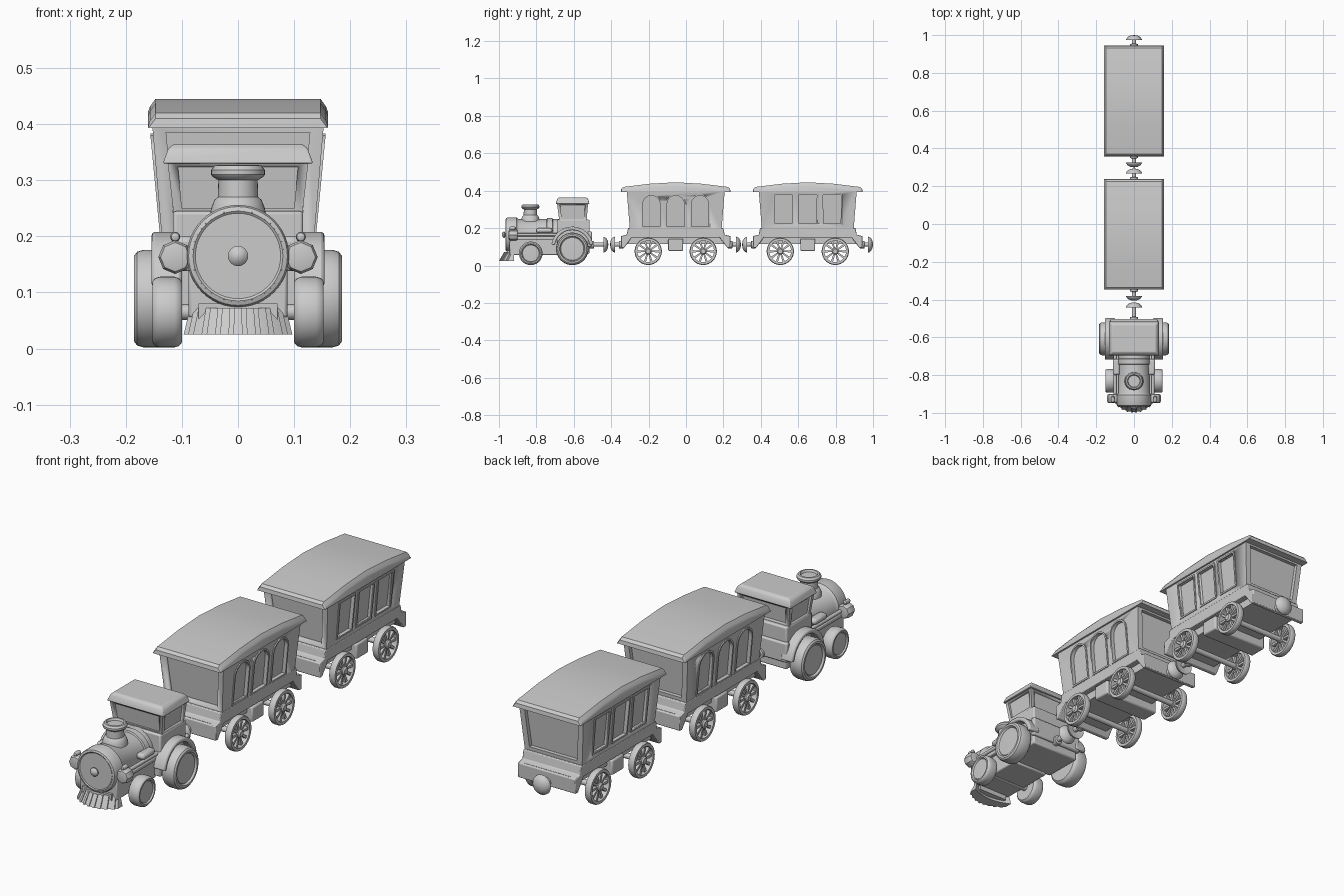
import bpy, bmesh
from math import sin, cos, pi

if "Cube" in bpy.data.objects:
    bpy.data.objects.remove(bpy.data.objects["Cube"])


def finish(name, bm, bevel=0, angle=35):
    bmesh.ops.recalc_face_normals(bm, faces=bm.faces)
    me = bpy.data.meshes.new(name)
    bm.to_mesh(me)
    bm.free()
    ob = bpy.data.objects.new(name, me)
    bpy.context.collection.objects.link(ob)
    bpy.ops.object.select_all(action='DESELECT')
    ob.select_set(True)
    bpy.context.view_layer.objects.active = ob
    bpy.ops.object.shade_smooth_by_angle(angle=angle * pi / 180)
    if bevel:
        m = ob.modifiers.new('bevel', 'BEVEL')
        m.width, m.segments = bevel, 2
    return ob


def loft(name, rings, cap=True, cyclic=False, bevel=0):
    """Skin through rings of equal point count."""
    bm = bmesh.new()
    vs = [[bm.verts.new(p) for p in r] for r in rings]
    n = len(vs[0])
    pairs = list(zip(vs, vs[1:])) + ([(vs[-1], vs[0])] if cyclic else [])
    for a, b in pairs:
        for i in range(n):
            bm.faces.new((a[i], a[(i + 1) % n], b[(i + 1) % n], b[i]))
    if cap and not cyclic:
        bm.faces.new(vs[0])
        bm.faces.new(vs[-1])
    return finish(name, bm, bevel)


def box(name, x, y, z, bevel=0):
    return taper(name, [(x, y, z[0]), (x, y, z[1])], bevel)


def taper(name, levels, bevel=0):
    """Stack of rectangles: (x range, y range, z)."""
    return loft(name, [[(x[0], y[0], z), (x[1], y[0], z), (x[1], y[1], z), (x[0], y[1], z)]
                       for x, y, z in levels], bevel=bevel)


def prism(name, poly, x0, x1, bevel=0):
    return loft(name, [[(x, y, z) for y, z in poly] for x in (x0, x1)], bevel=bevel)


def lathe(name, prof, c, axis, seg=32, cyclic=False):
    """Revolve (radius, offset) points about an axis through c."""
    rings = []
    for r, t in prof:
        ring = []
        for i in range(seg):
            u, v = r * cos(2 * pi * i / seg), r * sin(2 * pi * i / seg)
            d = {'x': (t, u, v), 'y': (u, t, v), 'z': (u, v, t)}[axis]
            ring.append(tuple(c[k] + d[k] for k in range(3)))
        rings.append(ring)
    return loft(name, rings, cyclic=cyclic)


def cut(ob, cutter):
    m = ob.modifiers.new('cut', 'BOOLEAN')
    m.operation, m.solver, m.object = 'DIFFERENCE', 'EXACT', cutter
    bpy.context.view_layer.objects.active = ob
    bpy.ops.object.modifier_apply(modifier=m.name)
    bpy.data.objects.remove(cutter)


def arc(cy, cz, r, a0, a1, n):
    return [(cy + r * cos(a0 + (a1 - a0) * i / n), cz + r * sin(a0 + (a1 - a0) * i / n)) for i in range(n + 1)]


def coupler(name, y0, tip):
    # stem and mushroom buffer pointing from y0 towards tip
    d = 1 if tip > y0 else -1
    lathe(name + '_stem', [(.02, y0 - d * .01), (.02, y0 + d * .012), (.011, y0 + d * .014), (.011, tip - d * .015)],
          (0, 0, .112), 'y', 16)
    lathe(name + '_buffer', [(.008, tip - d * .02), (.042, tip - d * .026), (.041, tip - d * .02), (.033, tip - d * .01),
                             (.02, tip - d * .003), (.002, tip)], (0, 0, .112), 'y', 24)


def spoked_wheel(s, y):
    x, z = s * .142, .076
    lathe('wagon_wheel_rim', [(.058, -.014), (.07, -.014), (.073, -.008), (.073, .008), (.07, .014), (.058, .014)],
          (x, y, z), 'x', 32, True)
    lathe('wagon_wheel_hub', [(.016, -.016), (.018, .012 * s), (.012, s * .018)] if s > 0 else
          [(.016, .016), (.018, -.012), (.012, -.018)], (x, y, z), 'x', 16)
    for k in range(10):
        a = 2 * pi * k / 10
        ring = []
        for r, w in ((.012, .004), (.061, .006)):
            ring.append([(x + dx, y + r * cos(a) - w * e * sin(a), z + r * sin(a) + w * e * cos(a))
                         for dx, e in ((-.007, -1), (.007, -1), (.007, 1), (-.007, 1))])
        loft('wagon_wheel_spoke', ring)


def wall(z):
    return .135 + (z - .2) * .095


def window_outline(c, arched, g):
    h = .046 + g
    if arched:
        return [(c - h, .208 - g), (c + h, .208 - g)] + arc(c, .328, h, 0, pi, 12)
    return [(c - h, .226 - g), (c + h, .226 - g), (c + h * 1.05, .376 + g), (c - h * 1.05, .376 + g)]


def wagon(yc, arched):
    # cabin with flaring walls
    body = taper('wagon_cabin', [((-.135, .135), (yc - .245, yc + .245), .19),
                                 ((-.153, .153), (yc - .262, yc + .262), .4)])
    for e in (-1, 1):
        y0, y1, y2 = yc + e * .23, yc + e * .245, yc + e * .3
        cut(body, taper('end_cutter', [((-.113, .113), (y0, y2), .215), ((-.128, .128), (y1, y2), .385)]))
    for s in (-1, 1):
        for k in (-1, 0, 1):
            c = yc + k * .13
            inn, out = window_outline(c, arched, 0), window_outline(c, arched, .007)
            cut(body, loft('window_cutter', [[(s * (wall(z) + d), y, z) for y, z in inn] for d in (-.012, .03)]))
            loft('window_frame', [[(s * (wall(z) + d), y, z) for y, z in o]
                                  for o, d in ((out, -.004), (out, .004), (inn, .004), (inn, -.01))], cap=False)
    # curved roof with bevelled side edges
    top = [(-.291, .41), (-.28, .42), (-.14, .437), (0, .445), (.14, .437), (.28, .42), (.291, .41)]
    rings = []
    for x, drop in ((-.16, .022), (-.157, .014), (-.147, 0), (.147, 0), (.157, .014), (.16, .022)):
        rings.append([(x, yc - .293, .393)] + [(x, yc + y, max(z - drop, .396)) for y, z in top] + [(x, yc + .293, .393)])
    loft('wagon_roof', rings)
    # lower frame: skirts at the ends, open over the wheels
    half = [(.255, .2), (.262, .165), (.293, .157), (.291, .095), (.275, .095), (.235, .15)]
    prism('wagon_frame', [(yc + y, z) for y, z in half] + [(yc - y, z) for y, z in half[::-1]], -.137, .137, .003)
    box('wagon_under_box', (-.135, .135), (yc - .04, yc + .04), (.078, .142), .006)
    box('wagon_floor', (-.11, .11), (yc - .285, yc + .285), (.115, .16))
    for y in (yc - .147, yc + .147):
        lathe('wagon_axle', [(.012, -.14), (.012, .14)], (0, y, .076), 'x', 12)
        for s in (-1, 1):
            spoked_wheel(s, y)
    coupler('wagon_front_coupler', yc - .29, yc - .351)
    coupler('wagon_rear_coupler', yc + .29, yc + .349)


wagon(-.055, True)
wagon(.651, False)

# boiler with front ring, rear collar and nose button
lathe('boiler', [(.076, -.962), (.08, -.965), (.088, -.962), (.091, -.955), (.091, -.905), (.086, -.9), (.083, -.895),
                 (.083, -.745), (.089, -.742), (.089, -.715), (.083, -.712), (.083, -.68)], (0, 0, .165), 'y', 48)
lathe('nose_button', [(.01, -.955), (.01, -.967), (.018, -.97), (.018, -.974), (.012, -.981), (.003, -.984)],
      (0, 0, .165), 'y', 24)
for k in range(40):
    a = 2 * pi * k / 40
    lathe('boiler_rivet', [(.0018, -.96), (.001, -.966)], (.081 * cos(a), 0, .165 + .081 * sin(a)), 'y', 6)

# chimney
lathe('chimney', [(.05, .235), (.048, .25), (.042, .265), (.036, .27), (.035, .3), (.045, .306), (.048, .31),
                  (.048, .318), (.042, .326), (.035, .327), (.031, .318)], (0, -.832, 0), 'z', 32)

# chassis and running boards
box('chassis', (-.088, .088), (-.945, -.68), (.055, .15), .005)
box('running_board', (-.105, .105), (-.93, -.68), (.138, .155), .004)
box('rear_body', (-.116, .116), (-.69, -.515), (.065, .245), .006)
box('rear_bumper', (-.125, .125), (-.525, -.503), (.1, .183), .006)

# cab, panel recesses and roof
cab = taper('cab', [((-.114, .114), (-.677, -.532), .235), ((-.126, .126), (-.69, -.523), .336)])
for s in (-1, 1):
    cut(cab, taper('side_cutter', [(sorted((s * .108, s * .15)), (-.664, -.545), .25),
                                   (sorted((s * .115, s * .15)), (-.673, -.54), .324)]))
cut(cab, taper('rear_cutter', [((-.098, .098), (-.542, -.48), .25), ((-.106, .106), (-.535, -.48), .324)]))
cut(cab, taper('front_cutter', [((-.1, .1), (-.72, -.671), .25), ((-.107, .107), (-.72, -.68), .324)]))
taper('cab_roof', [((-.134, .134), (-.697, -.516), .33), ((-.131, .131), (-.695, -.518), .338),
                   ((-.124, .124), (-.688, -.524), .357), ((-.114, .114), (-.678, -.534), .365)], .003)

for s in (-1, 1):
    # rear and front wheels
    for part, y, r, x0, x1 in (('rear', -.608, .087, .118, .185), ('front', -.83, .063, .1, .152)):
        prof = [(.3, 0), (.86, 0), (.96, .1), (1, .25), (1, .75), (.96, .92), (.88, 1), (.78, 1), (.72, .88), (.7, .9), (.1, .92)]
        lathe(part + '_wheel', [(r * a, s * (x0 + (x1 - x0) * t)) for a, t in prof], (0, y, r + .002), 'x', 40)
        lathe(part + '_axle', [(.014, 0), (.014, s * (x0 + .02))], (0, y, r + .002), 'x', 12)
    # fender above rear wheel
    prism('rear_fender', arc(-.608, .095, .113, .15, pi - .15, 16) + arc(-.608, .095, .094, pi - .15, .15, 16),
          s * .1, s * .154, .006)
    # front cylinders and lamps
    lathe('front_cylinder', [(.018, -.948), (.026, -.946), (.03, -.938), (.03, -.91), (.026, -.902), (.016, -.9)],
          (s * .112, 0, .163), 'y', 8)
    lathe('front_lamp', [(.003, -.945), (.007, -.943), (.009, -.937), (.009, -.915), (.004, -.91)],
          (s * .112, 0, .199), 'y', 16)
    # side tank and pipe along the boiler
    box('side_tank', sorted((s * .075, s * .112)), (-.8, -.715), (.175, .2), .01)
    lathe('side_pipe', [(.008, -.9), (.008, -.69)], (s * .1, 0, .165), 'y', 12)

# curved cowcatcher with raised ribs
def catcher_ring(x, lift=0):
    d = .042 * (x / .096) ** 2 - lift
    return [(x, -.995 + d, .025), (x * .88, -.968 + d * .9, .072), (x * .88, -.945 + d * .6, .072), (x, -.945 + d * .6, .025)]


loft('cowcatcher', [catcher_ring(-.097 + .194 * i / 16) for i in range(17)])
box('cowcatcher_mount', (-.07, .07), (-.955, -.92), (.035, .08))
for k in range(8):
    x = -.084 + .024 * k
    loft('cowcatcher_rib', [catcher_ring(x + e, .005) for e in (-.005, .005)])

coupler('loco_coupler', -.505, -.415)
